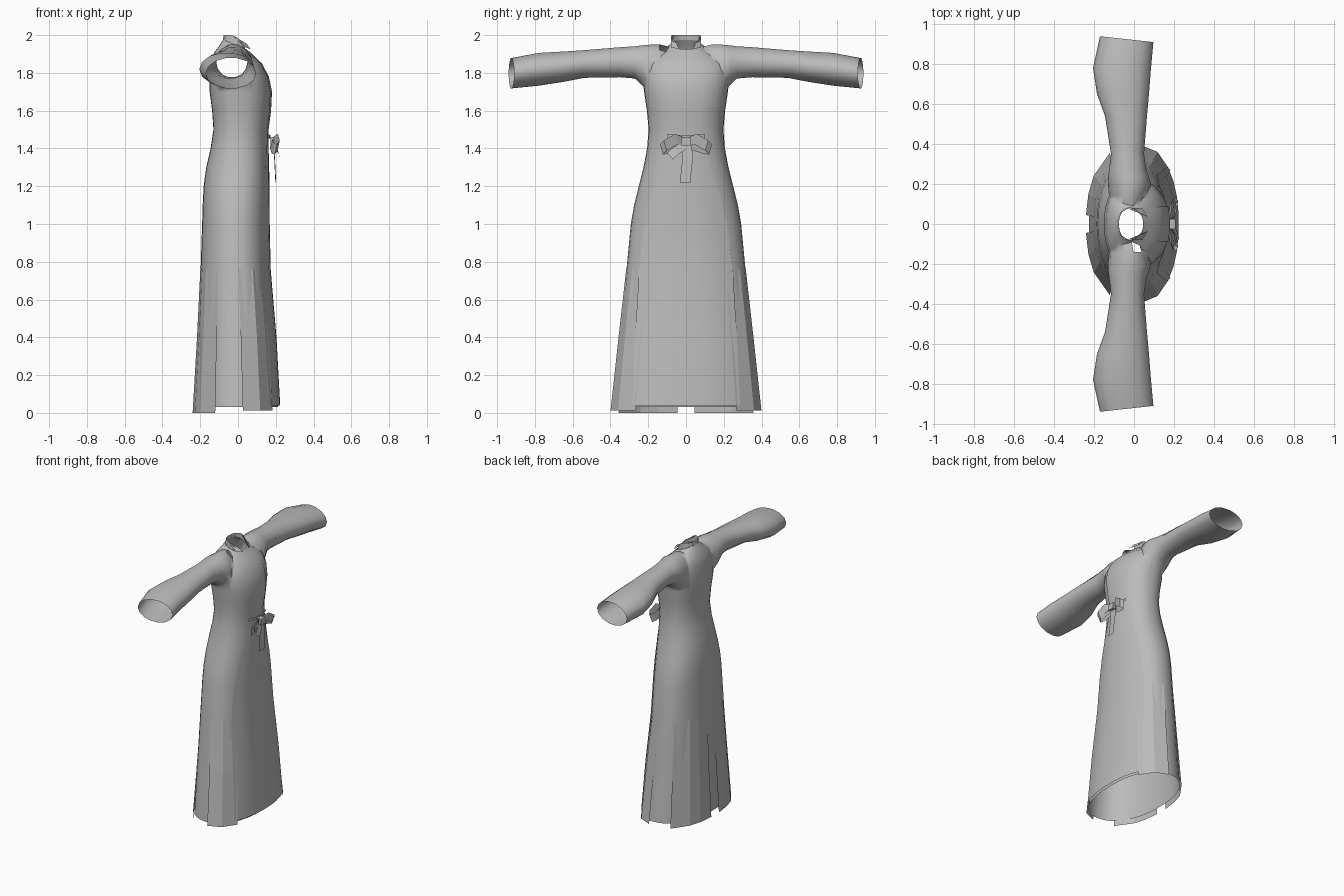
import bpy, bmesh, math
from mathutils import Vector

if "Cube" in bpy.data.objects:
    bpy.data.objects.remove(bpy.data.objects["Cube"])

cloth = bpy.data.materials.new("grey_cloth")
cloth.diffuse_color = (0.5, 0.5, 0.5, 1)
cloth.use_nodes = True
cloth.node_tree.nodes["Principled BSDF"].inputs["Base Color"].default_value = cloth.diffuse_color


def make(name, verts, faces, smooth=None, recalc=False):
    me = bpy.data.meshes.new(name)
    me.from_pydata([tuple(v) for v in verts], [], faces)
    if recalc:
        bm = bmesh.new()
        bm.from_mesh(me)
        bmesh.ops.recalc_face_normals(bm, faces=bm.faces)
        bm.to_mesh(me)
        bm.free()
    me.materials.append(cloth)
    ob = bpy.data.objects.new(name, me)
    bpy.context.collection.objects.link(ob)
    if smooth:
        shade(ob, smooth)
    return ob


def shade(ob, angle):
    bpy.ops.object.select_all(action='DESELECT')
    ob.select_set(True)
    bpy.context.view_layer.objects.active = ob
    bpy.ops.object.shade_smooth_by_angle(angle=math.radians(angle))


def grid(name, rows, smooth=None, closed=False, caps=False):
    n = len(rows[0])
    verts = [p for r in rows for p in r]
    faces = [(i * n + j, i * n + (j + 1) % n, (i + 1) * n + (j + 1) % n, (i + 1) * n + j)
             for i in range(len(rows) - 1) for j in range(n if closed else n - 1)]
    if caps:
        faces += [tuple(range(n))[::-1], tuple(range((len(rows) - 1) * n, len(rows) * n))]
    return make(name, verts, faces, smooth, recalc=caps)


# Gown profile: z, front x, back x, half width, x of widest point, forward tilt
PROFILE = [
    (0.0, .213, -.227, .387, .01, 0), (0.4, .195, -.21, .35, 0, 0),
    (0.76, .168, -.198, .315, -.01, 0), (1.0, .163, -.19, .292, -.015, 0),
    (1.1, .163, -.187, .275, -.015, 0), (1.2, .163, -.182, .25, -.01, 0),
    (1.3, .16, -.168, .225, 0, 0), (1.4, .157, -.145, .206, 0, 0),
    (1.5, .157, -.13, .198, 0, 0), (1.6, .17, -.137, .207, 0, 0),
    (1.7, .175, -.15, .222, 0, 0), (1.78, .158, -.15, .23, 0, 0),
    (1.85, .122, -.14, .22, -.02, 0), (1.91, .08, -.125, .165, -.03, .1),
    (1.95, .058, -.095, .105, -.03, .25), (1.975, .045, -.08, .08, -.02, .4)]


def row_at(z):
    for a, b in zip(PROFILE, PROFILE[1:]):
        if z <= b[0]:
            t = (z - a[0]) / (b[0] - a[0])
            return [p + (q - p) * t for p, q in zip(a, b)]
    return PROFILE[-1]


def on_gown(z, th, off=0.0):
    z, f, b, w, cx, tilt = row_at(z)
    e = 2 / 2.25
    c, s = math.cos(th), math.sin(th)
    x = cx + (f - cx if c > 0 else b - cx) * abs(c) ** e
    y = math.copysign(w * abs(s) ** e, s)
    d = Vector((c / 0.2, s / 0.35, 0)).normalized() * off
    return Vector((x, y, z - tilt * (x - b))) + d


def angle_at(z, y):
    q = min(abs(y) / row_at(z)[3], 0.97)
    return math.copysign(math.asin(q ** (2.25 / 2)), y)


# Body and sleeves, joined into one shell with open neck, cuffs and hem
N = 32
levels = [0.03] + [r[0] for r in PROFILE[1:]]
gown = grid("gown_body", [[on_gown(z, 2 * math.pi * j / N) for j in range(N)] for z in levels],
            closed=True, caps=True)

SLEEVE = [  # y, back x, front x, bottom z, top z
    (.08, -.11, .05, 1.62, 1.94), (.14, -.125, .075, 1.64, 1.955), (.20, -.13, .085, 1.69, 1.952),
    (.235, -.13, .075, 1.735, 1.948), (.27, -.125, .062, 1.768, 1.943), (.35, -.115, .05, 1.775, 1.938),
    (.54, -.145, .065, 1.772, 1.922), (.65, -.185, .075, 1.75, 1.915),
    (.78, -.205, .085, 1.73, 1.908), (.925, -.17, .097, 1.716, 1.88)]
for side in (-1, 1):
    rows = []
    for i, (y, xa, xb, za, zb) in enumerate(SLEEVE):
        ring = []
        for j in range(14):
            t = 2 * math.pi * j / 14
            x = (xa + xb) / 2 + (xb - xa) / 2 * math.cos(t)
            slant = -.11 * (x + .04) if i == len(SLEEVE) - 1 else 0
            ring.append((x, side * (y + slant), (za + zb) / 2 + (zb - za) / 2 * math.sin(t)))
        rows.append(ring)
    sleeve = grid("sleeve", rows, closed=True, caps=True)
    mod = gown.modifiers.new("join", 'BOOLEAN')
    mod.operation, mod.solver, mod.object = 'UNION', 'EXACT', sleeve
    bpy.context.view_layer.objects.active = gown
    bpy.ops.object.modifier_apply(modifier=mod.name)
    bpy.data.objects.remove(sleeve)

bm = bmesh.new()
bm.from_mesh(gown.data)
ends = [f for f in bm.faces if len(f.verts) > 11 and
        (lambda c: abs(c.y) > .85 or c.z < .05 or c.z > 1.92)(f.calc_center_median())]
bmesh.ops.delete(bm, geom=ends, context='FACES')
bm.to_mesh(gown.data)
bm.free()
shade(gown, 50)

# Long front panel, edged by curving seams
SEAM = [(.04, .28), (.4, .265), (.76, .245), (1.0, .215), (1.13, .185), (1.3, .125), (1.4, .085),
        (1.5, .075), (1.6, .085), (1.7, .09), (1.78, .09), (1.85, .085), (1.91, .08), (1.95, .072)]
rows = []
for z, w in SEAM:
    off = .005 + .01 * max(0, .76 - z)
    rows.append([on_gown(z, angle_at(z, w * (k / 4 - 1)), off) for k in range(9)])
grid("front_panel", rows, 50)


# Split skirt panels: flat facets hanging from mid-thigh height
def skirt_panel(name, a, b, hem, cols):
    for s in (-1, 1):
        rows = []
        for z in (hem, .4, .76):
            off = .002 + .016 * (.76 - z)
            rows.append([on_gown(z, s * math.radians(a + (b - a) * k / cols), off)
                         for k in range(cols + 1)])
        grid(name, rows)


skirt_panel("side_panel", 40, 87, .012, 2)
skirt_panel("back_side_panel", 118, 145, 0, 1)
skirt_panel("back_panel", 145, 175, 0, 2)

# Open stand collar, high at the nape and falling to the front
rows = [[], []]
for k in range(13):
    th = math.radians(30 + 300 * k / 12)
    p = on_gown(1.975, th)
    drop = max(0, p.x + .02) * 0.8
    rows[0].append(p)
    rows[1].append(Vector((p.x * .95, p.y * .97, 2.0 - drop)))
grid("collar", rows)
for s in (-1, 1):
    make("collar_flap", [(-.03, s * .078, 2.0), (.045, s * .05, 1.955),
                         (.068, s * .035, 1.925), (.04, s * .08, 1.935)], [(0, 1, 2, 3)])


# Waist bow made of flat ribbon strips
def ribbon(name, path, width):
    rows = [[Vector(p) - Vector(width) / 2, Vector(p) + Vector(width) / 2] for p in path]
    return grid(name, rows)


for s in (-1, 1):
    ribbon("bow_loop", [(.175, 0, 1.43), (.205, s * .05, 1.45), (.215, s * .11, 1.415),
                        (.20, s * .13, 1.395), (.185, s * .10, 1.40), (.175, 0, 1.43)],
           (.012, s * .015, .055))
    ribbon("waist_tie", [(.172, 0, 1.46), (.170, s * .05, 1.462), (.155, s * .10, 1.465)], (0, 0, .02))
ribbon("bow_tail_long", [(.185, 0, 1.42), (.193, .01, 1.36), (.20, -.005, 1.22)], (.004, .055, 0))
ribbon("bow_tail_short", [(.185, 0, 1.42), (.21, -.05, 1.39), (.22, -.085, 1.36)], (.01, .03, -.035))
bpy.ops.mesh.primitive_cube_add(size=1, location=(.19, 0, 1.435))
knot = bpy.context.object
knot.name = "bow_knot"
knot.scale = (.035, .05, .045)
knot.data.materials.append(cloth)
